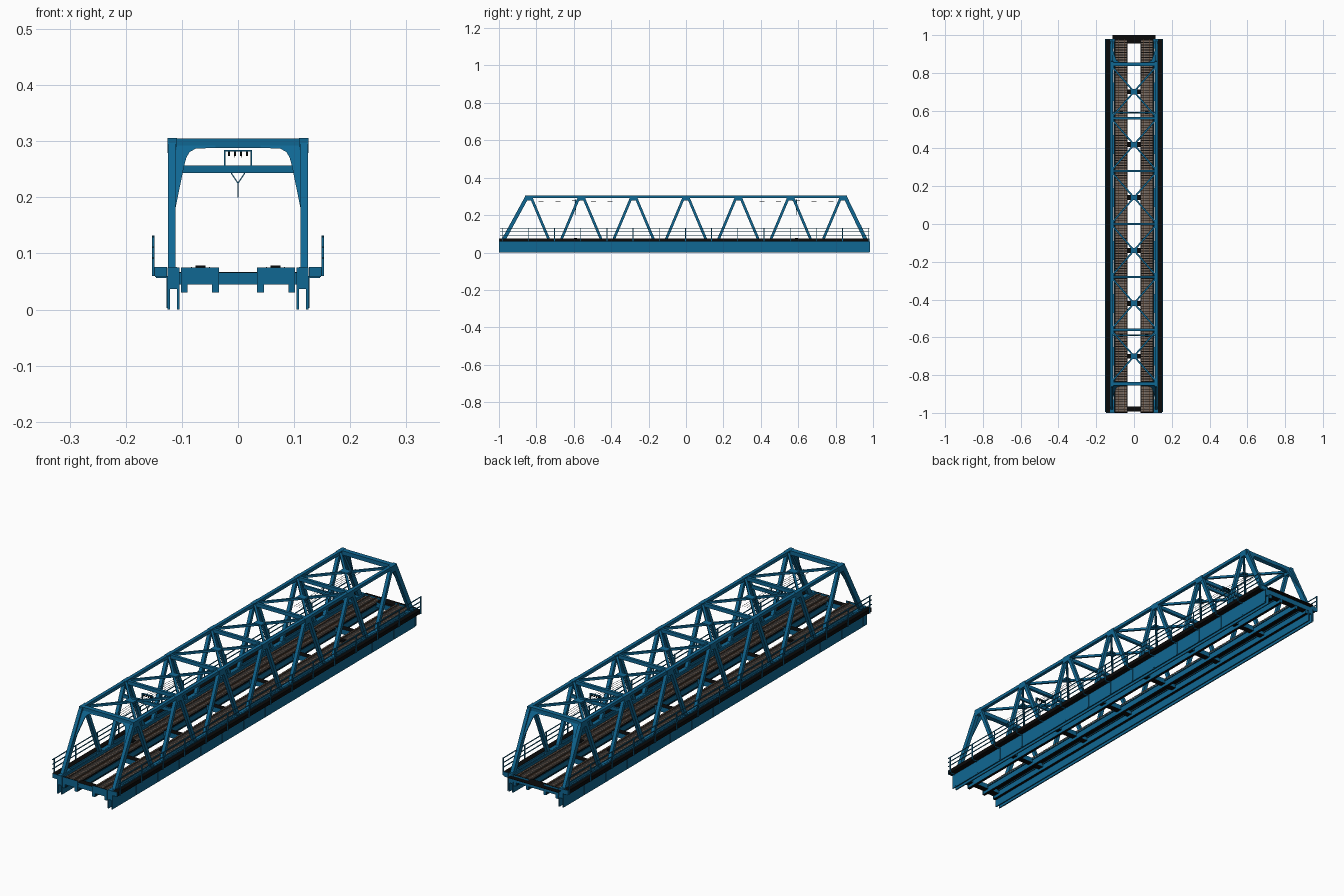
import bpy, bmesh, math
from mathutils import Vector

if "Cube" in bpy.data.objects:
    bpy.data.objects.remove(bpy.data.objects["Cube"])


def mat(name, rgb):
    m = bpy.data.materials.new(name)
    m.diffuse_color = (*rgb, 1)
    m.use_nodes = True
    m.node_tree.nodes["Principled BSDF"].inputs["Base Color"].default_value = m.diffuse_color
    return m


BLUE = mat("steel_blue", (0.005, 0.135, 0.29))
BLACK = mat("grating_black", (0.003, 0.003, 0.003))
WOOD = mat("sleeper_brown", (0.17, 0.13, 0.105))
RUST = mat("rail_rust", (0.11, 0.065, 0.04))
GREY = mat("rail_grey", (0.22, 0.21, 0.20))


class Part:
    """Collects boxes, beams and prisms into one named object."""

    def __init__(self, name, material, caps=None):
        self.name, self.material, self.caps = name, material, caps
        self.bm = bmesh.new()

    def hull(self, a, b):
        va = [self.bm.verts.new(p) for p in a]
        vb = [self.bm.verts.new(p) for p in b]
        n = len(va)
        self.bm.faces.new(va)
        self.bm.faces.new(vb[::-1])
        for i in range(n):
            j = (i + 1) % n
            self.bm.faces.new((va[j], va[i], vb[i], vb[j]))

    def box(self, x0, x1, y0, y1, z0, z1):
        ring = [(x0, y0), (x1, y0), (x1, y1), (x0, y1)]
        self.hull([(x, y, z0) for x, y in ring], [(x, y, z1) for x, y in ring])

    def sbox(self, s, x0, x1, *rest):
        x0, x1 = sorted((s * x0, s * x1))
        self.box(x0, x1, *rest)

    def beam(self, p, q, w, h):
        p, q = Vector(p), Vector(q)
        d = (q - p).normalized()
        side = d.cross(Vector((0, 0, 1)))
        side = side.normalized() if side.length > 1e-4 else Vector((1, 0, 0))
        up = side.cross(d)
        offs = [side * (a * w / 2) + up * (b * h / 2)
                for a, b in ((-1, -1), (1, -1), (1, 1), (-1, 1))]
        self.hull([p + o for o in offs], [q + o for o in offs])

    def done(self):
        bmesh.ops.recalc_face_normals(self.bm, faces=self.bm.faces)
        me = bpy.data.meshes.new(self.name)
        me.materials.append(self.material)
        if self.caps:  # top and bottom faces take the second colour
            me.materials.append(self.caps)
            for f in self.bm.faces:
                f.material_index = int(abs(f.normal.z) > 0.7)
        self.bm.to_mesh(me)
        self.bm.free()
        bpy.context.collection.objects.link(bpy.data.objects.new(self.name, me))


SIDES = (-1, 1)
Y0, Y1 = -1.0, 0.98
TOP = [i * 0.28 for i in range(-3, 4)]
LOW = [-0.98 + i * 0.28 for i in range(8)]
XT = 0.117

# Main girders: twin webs with small flanges, stiffeners outside
g = Part("main_girders", BLUE)
for s in SIDES:
    for a, b in ((0.104, 0.109), (0.121, 0.126)):
        g.sbox(s, a, b, Y0, Y1, 0.0, 0.075)
    for y in LOW:
        lo, hi = max(Y0, y - 0.05), min(Y1, y + 0.05)
        g.sbox(s, 0.109, 0.121, lo, hi, 0.037, 0.076)
    for i in range(15):
        y = -0.98 + i * 0.14
        g.sbox(s, 0.126, 0.1275, y - 0.004, y + 0.004, 0.003, 0.06)
g.done()

# Top chords with node gussets
c = Part("top_chords", BLUE)
for s in SIDES:
    c.sbox(s, 0.110, 0.124, -0.85, 0.85, 0.292, 0.305)
    for y in TOP:
        c.sbox(s, 0.109, 0.1255, y - 0.02, y + 0.02, 0.279, 0.3055)
c.done()

# Warren diagonals, ends are heavier inclined posts
d = Part("truss_diagonals", BLUE)
for s in SIDES:
    for i, y in enumerate(TOP):
        for e in SIDES:
            end = (i == 0 and e < 0) or (i == 6 and e > 0)
            foot = y + e * (0.145 if end else 0.115)
            foot = max(-0.985, min(0.97, foot))
            d.beam((s * 0.118, y + e * 0.013, 0.292), (s * 0.118, foot, 0.05),
                   0.014, 0.02 if end else 0.014)
d.done()

# Portal frames: top beam and curved haunch plates in the inclined end plane
p = Part("portal_frames", BLUE)


def post_y(z):
    return 0.853 + (0.292 - z) * 0.132 / 0.242


haunch = [(0.124, 0.14), (0.112, 0.178), (0.103, 0.222), (0.096, 0.256),
          (0.092, 0.271), (0.086, 0.281), (0.075, 0.287), (0.04, 0.288),
          (0.04, 0.304), (0.124, 0.304)]
for e in SIDES:
    p.box(-0.124, 0.124, e * 0.846 - 0.01, e * 0.846 + 0.01, 0.288, 0.305)
    for s in SIDES:
        p.hull([(s * x, e * post_y(z) - 0.003, z) for x, z in haunch],
               [(s * x, e * post_y(z) + 0.003, z) for x, z in haunch])
p.done()

# Top lateral bracing: struts and crosses
b = Part("top_bracing", BLUE)
for y in TOP[1:-1]:
    b.box(-XT, XT, y - 0.006, y + 0.006, 0.288, 0.303)
for y in TOP[:-1]:
    for s in SIDES:
        b.beam((s * 0.112, y + 0.012, 0.297), (-s * 0.112, y + 0.268, 0.297), 0.009, 0.009)
    b.box(-0.018, 0.018, y + 0.126, y + 0.154, 0.296, 0.303)
b.done()

# Floor beams at the lower nodes, dark flanges
f = Part("floor_beams", BLUE, BLACK)
for y in LOW:
    y = max(Y0 + 0.012, min(Y1 - 0.012, y))
    f.box(-0.105, 0.105, y - 0.013, y + 0.013, 0.045, 0.066)
f.done()

# Thin end cover plate
e = Part("end_cover_plate", BLACK)
e.box(-0.115, 0.115, 0.966, 1.0, 0.0662, 0.0674)
e.done()

# Track stringers, end plates and deck
t = Part("track_stringers", BLUE, BLACK)
k = Part("track_deck", BLACK)
w = Part("sleepers", WOOD)
r = Part("running_rails", RUST)
gr = Part("guard_rails", GREY)
bl = Part("track_boxes", BLACK)
for s in SIDES:
    for a, q in ((0.034, 0.046), (0.090, 0.102)):
        m = (a + q) / 2
        t.sbox(s, a, q, Y0, Y1, 0.030, 0.034)
        t.sbox(s, m - 0.003, m + 0.003, Y0, Y1, 0.034, 0.056)
        t.sbox(s, a, q, Y0, Y1, 0.056, 0.060)
    for y in (Y0, Y1 - 0.004):
        t.sbox(s, 0.034, 0.102, y, y + 0.004, 0.045, 0.075)
        for a, q in ((0.034, 0.046), (0.090, 0.102)):
            t.sbox(s, a, q, y, y + 0.004, 0.030, 0.045)
    k.sbox(s, 0.036, 0.100, Y0 + 0.004, Y1 - 0.004, 0.060, 0.063)
    for i in range(148):
        y = -0.992 + i * 0.0133
        w.sbox(s, 0.037, 0.099, y, y + 0.0095, 0.063, 0.070)
    for x in (0.051, 0.083):
        r.sbox(s, x - 0.0026, x + 0.0026, Y0 + 0.004, Y1 - 0.004, 0.070, 0.0712)
        r.sbox(s, x - 0.001, x + 0.001, Y0 + 0.004, Y1 - 0.004, 0.0712, 0.0755)
    for x in (0.057, 0.077):
        gr.sbox(s, x - 0.001, x + 0.001, Y0 + 0.02, Y1 - 0.02, 0.070, 0.075)
    for y in (-0.59, 0.59):
        bl.sbox(s, 0.058, 0.076, y - 0.008, y + 0.008, 0.070, 0.0785)
for part in (t, k, w, r, gr, bl):
    part.done()

# Outer walkways with blue end plates, brackets and handrails
wk = Part("walkways", BLACK)
br = Part("walkway_brackets", BLUE)
hr = Part("handrails", BLUE)
for s in SIDES:
    wk.sbox(s, 0.1265, 0.149, Y0 + 0.002, Y1 - 0.002, 0.060, 0.076)
    for y in (Y0, Y1 - 0.002):
        br.sbox(s, 0.1265, 0.148, y, y + 0.002, 0.058, 0.076)
    for i in range(15):
        y = min(-0.985 + i * 0.14, Y1 - 0.005)
        br.sbox(s, 0.126, 0.146, y, y + 0.004, 0.056, 0.060)
        hr.sbox(s, 0.149, 0.153, y, y + 0.004, 0.060, 0.132)
    for z in (0.092, 0.111, 0.130):
        hr.sbox(s, 0.1495, 0.1525, Y0 + 0.005, Y1, z - 0.0015, z + 0.0015)
for part in (wk, br, hr):
    part.done()

# Overhead line gantries: beam, insulator frame, hanger and wires
ga = Part("line_gantries", BLUE)
wi = Part("overhead_wires", BLACK)
for y in (-0.59, 0.59):
    ga.box(-0.116, 0.116, y - 0.004, y + 0.004, 0.243, 0.257)
    for s in SIDES:
        ga.sbox(s, 0.0225, 0.025, y - 0.003, y + 0.003, 0.257, 0.284)
        ga.beam((s * 0.012, y, 0.243), (0, y, 0.225), 0.002, 0.002)
    ga.box(-0.025, 0.025, y - 0.003, y + 0.003, 0.2815, 0.2845)
    ga.beam((0, y, 0.227), (0, y, 0.200), 0.002, 0.002)
    for x in (-0.016, -0.0055, 0.0055, 0.016):
        wi.box(x - 0.002, x + 0.002, y - 0.003, y + 0.003, 0.274, 0.282)
        for q in SIDES:
            wi.beam((x, y, 0.277), (x, y + q * 0.2, 0.271), 0.0008, 0.0008)
ga.done()
wi.done()
